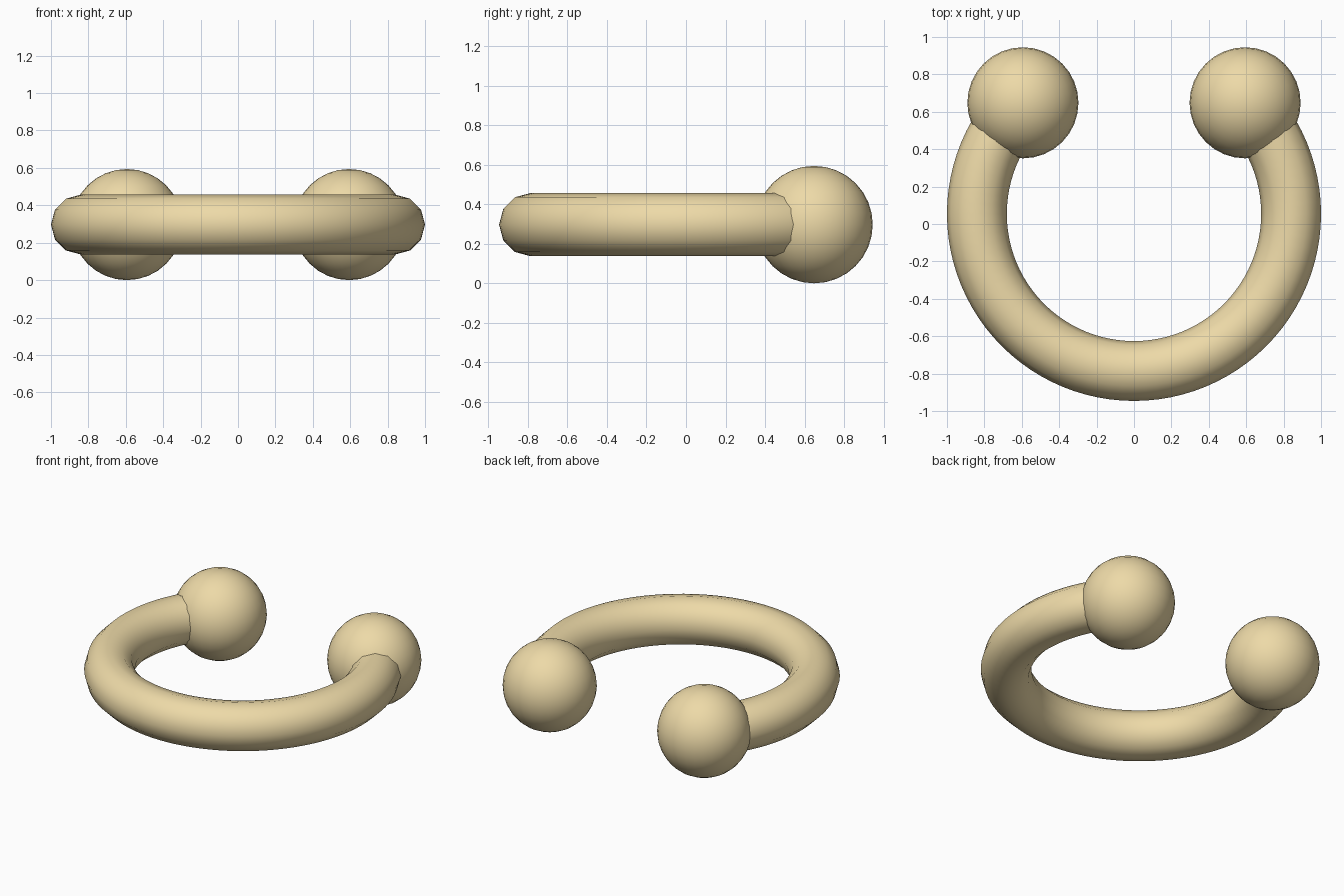
import bpy, bmesh
from math import cos, sin, pi, radians

if "Cube" in bpy.data.objects:
    bpy.data.objects.remove(bpy.data.objects["Cube"])

MAJOR, MINOR, BALL = 0.84, 0.16, 0.297
CY, CZ = 0.054, BALL          # ring centre
SIDES, STEPS = 12, 72

mat = bpy.data.materials.new("warm_tan")
mat.diffuse_color = (0.85, 0.70, 0.39, 1)
mat.use_nodes = True
mat.node_tree.nodes["Principled BSDF"].inputs["Base Color"].default_value = mat.diffuse_color

# Open ring: 12-sided tube swept 270 degrees, gap facing the back
bm = bmesh.new()
rings = []
for i in range(STEPS + 1):
    a = radians(135 + 270 * i / STEPS)
    ring = []
    for j in range(SIDES):
        t = 2 * pi * j / SIDES
        r = MAJOR + MINOR * cos(t)
        ring.append(bm.verts.new((r * cos(a), CY + r * sin(a), CZ + MINOR * sin(t))))
    rings.append(ring)
for p, q in zip(rings, rings[1:]):
    for j in range(SIDES):
        k = (j + 1) % SIDES
        bm.faces.new((p[j], q[j], q[k], p[k]))
bm.faces.new(rings[0])
bm.faces.new(rings[-1])
bmesh.ops.recalc_face_normals(bm, faces=bm.faces)
mesh = bpy.data.meshes.new("open_ring")
bm.to_mesh(mesh)
bm.free()
ring_obj = bpy.data.objects.new("open_ring", mesh)
bpy.context.collection.objects.link(ring_obj)
parts = [ring_obj]

# Ball on each end of the ring
for side, name in ((-1, "left_ball"), (1, "right_ball")):
    a = radians(45)
    bpy.ops.mesh.primitive_uv_sphere_add(
        segments=32, ring_count=16, radius=BALL,
        location=(side * MAJOR * cos(a), CY + MAJOR * sin(a), CZ))
    bpy.context.object.name = name
    parts.append(bpy.context.object)

# Smooth shading and colour
for ob in parts:
    ob.data.materials.append(mat)
    bpy.ops.object.select_all(action='DESELECT')
    ob.select_set(True)
    bpy.context.view_layer.objects.active = ob
    bpy.ops.object.shade_smooth_by_angle(angle=radians(40))
